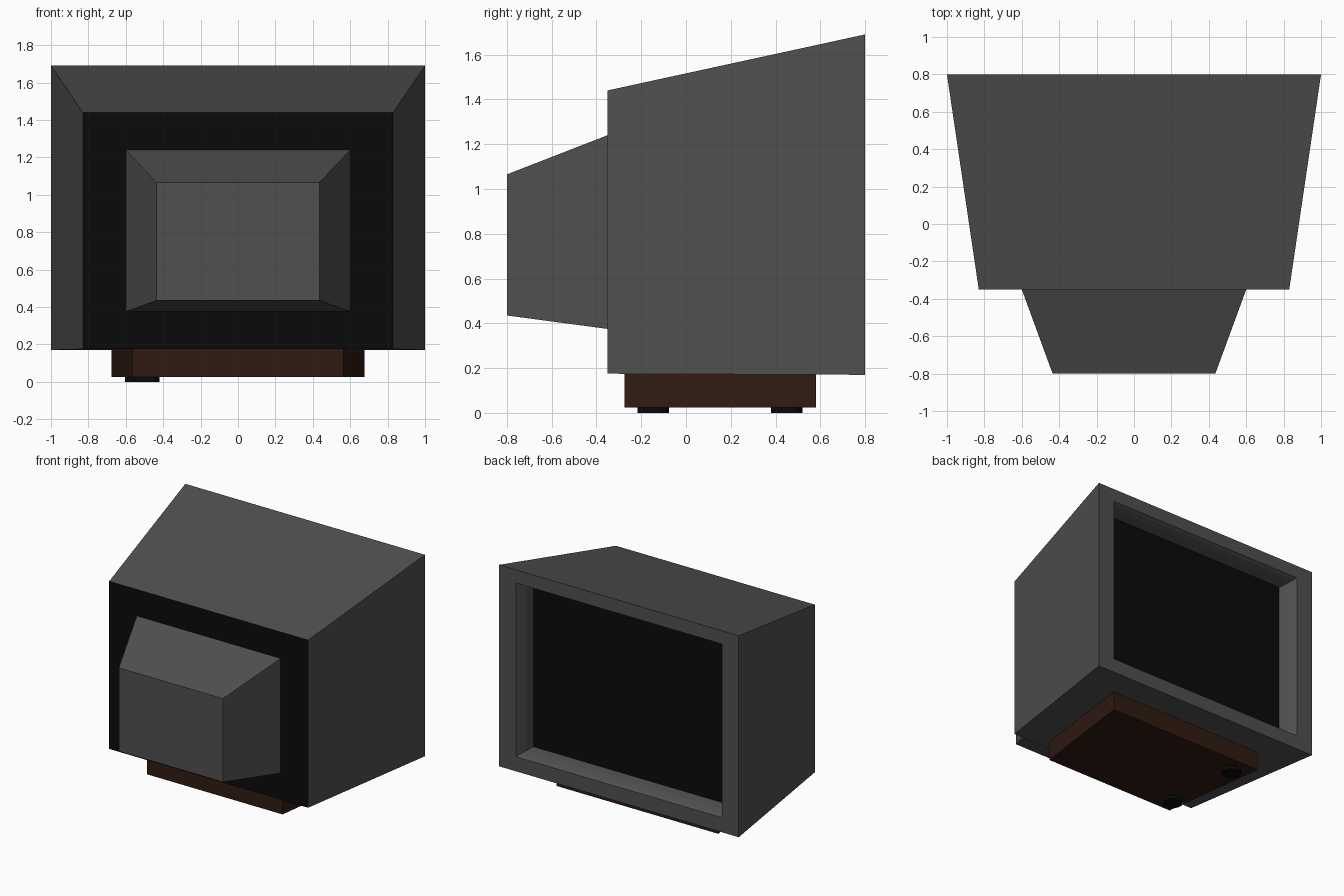
import bpy, bmesh

if "Cube" in bpy.data.objects:
    bpy.data.objects.remove(bpy.data.objects["Cube"])


def material(name, color):
    m = bpy.data.materials.new(name)
    m.diffuse_color = (*color, 1)
    m.use_nodes = True
    m.node_tree.nodes["Principled BSDF"].inputs["Base Color"].default_value = m.diffuse_color
    return m


GREY = material("dark_grey_plastic", (0.08, 0.08, 0.08))
BLACK = material("black", (0.003, 0.003, 0.003))
BROWN = material("brown_wood", (0.03, 0.011, 0.006))


def finish(name, bm, mats):
    bmesh.ops.recalc_face_normals(bm, faces=bm.faces)
    me = bpy.data.meshes.new(name)
    bm.to_mesh(me)
    bm.free()
    for m in mats:
        me.materials.append(m)
    ob = bpy.data.objects.new(name, me)
    bpy.context.collection.objects.link(ob)
    return ob


def loft(name, rings, mats, first_cap=0, last_cap=0):
    """Rings are (y, half_width, z_low, z_high) rectangles joined in order."""
    bm = bmesh.new()
    loops = [[bm.verts.new(p) for p in ((-w, y, lo), (w, y, lo), (w, y, hi), (-w, y, hi))]
             for y, w, lo, hi in rings]
    for a, b in zip(loops, loops[1:]):
        for i in range(4):
            j = (i + 1) % 4
            bm.faces.new((a[i], a[j], b[j], b[i]))
    bm.faces.new(loops[0]).material_index = first_cap
    bm.faces.new(loops[-1]).material_index = last_cap
    return finish(name, bm, mats)


# Cabinet: black rear wall, tapered shell, screen bezel stepping in to the black screen
loft("cabinet", [
    (-0.35, 0.83, 0.175, 1.44),
    (0.80, 1.00, 0.17, 1.69),
    (0.80, 0.86, 0.28, 1.59),
    (0.775, 0.845, 0.293, 1.577),
    (0.73, 0.825, 0.307, 1.563),
    (0.66, 0.81, 0.315, 1.555),
], [GREY, BLACK], first_cap=1, last_cap=1)

# Tube housing behind the cabinet
loft("tube_housing", [(-0.80, 0.435, 0.435, 1.065), (-0.35, 0.60, 0.375, 1.24)], [GREY])

# Stand, narrower on the -y side
loft("stand", [(-0.275, 0.565, 0.025, 0.175), (0.58, 0.675, 0.025, 0.175)], [BROWN])

# Two round feet on the -x side
for name, x, y in (("front_foot", -0.49, -0.147), ("back_foot", -0.535, 0.45)):
    bm = bmesh.new()
    bmesh.ops.create_cone(bm, cap_ends=True, segments=24, radius1=0.07, radius2=0.07, depth=0.026)
    bmesh.ops.translate(bm, verts=bm.verts, vec=(x, y, 0.013))
    for f in bm.faces:
        f.smooth = len(f.verts) == 4
    finish(name, bm, [BLACK])
